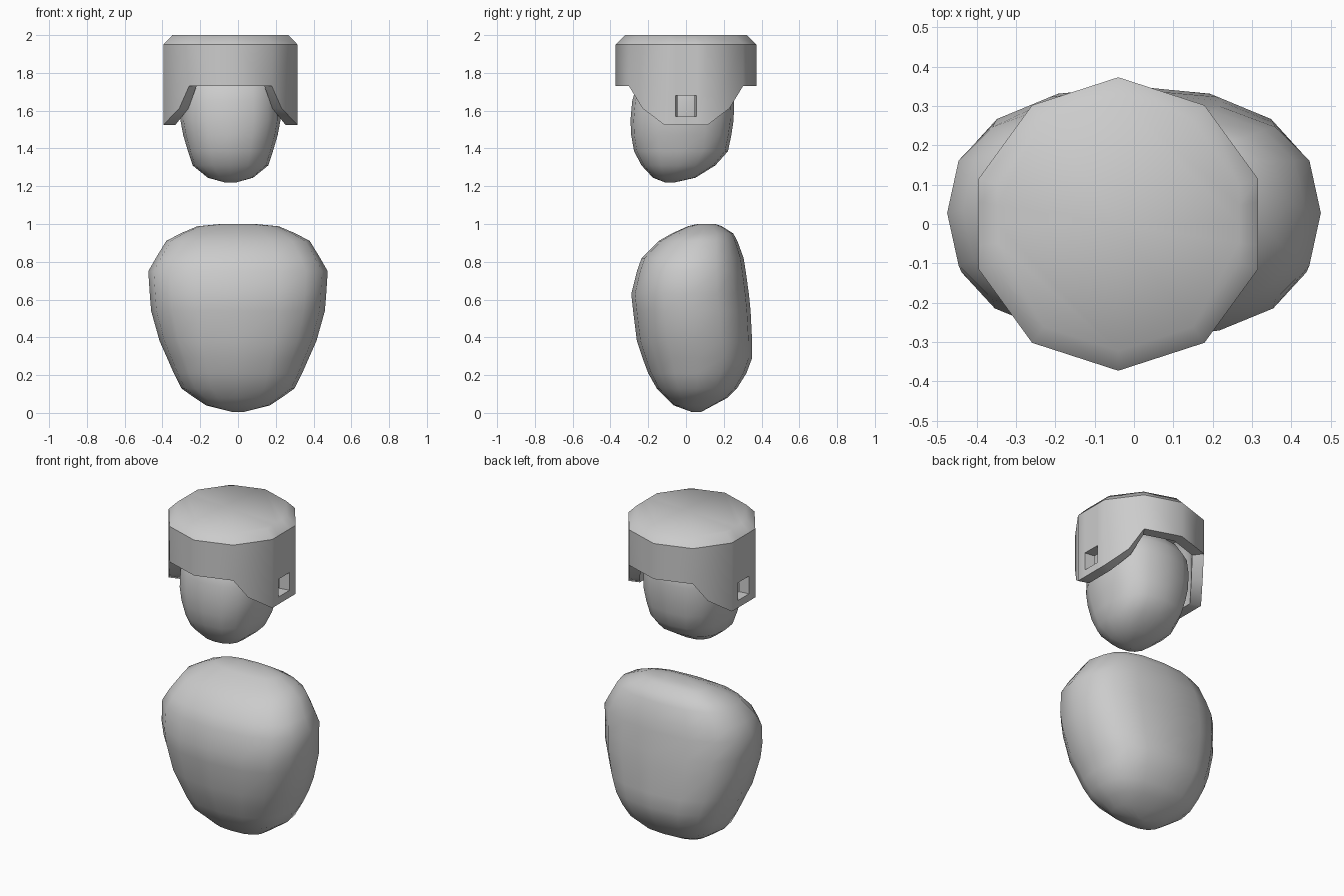
import bpy, bmesh
from math import cos, sin, tau, radians, copysign

if "Cube" in bpy.data.objects:
    bpy.data.objects.remove(bpy.data.objects["Cube"])


def finish(bm, name, loc=(0, 0, 0), sharp=180, keep_soft=9):
    bmesh.ops.recalc_face_normals(bm, faces=bm.faces)
    for f in bm.faces:
        f.smooth = True
    for e in bm.edges:
        soft_rim = all(v.co.z > keep_soft for v in e.verts)
        if e.calc_face_angle(0) > radians(sharp) and not soft_rim:
            e.smooth = False
    me = bpy.data.meshes.new(name)
    bm.to_mesh(me)
    bm.free()
    ob = bpy.data.objects.new(name, me)
    ob.location = loc
    bpy.context.collection.objects.link(ob)
    return ob


def loft(name, rings, x0=0, n=2.5, sides=16):
    """Rounded-box body: rings of (z, half width, front y, back y)."""
    def pw(v):
        return 0 if abs(v) < 1e-6 else copysign(abs(v) ** (2 / n), v)
    bm = bmesh.new()
    loops = []
    for z, hx, yf, yb in rings:
        loops.append([bm.verts.new((hx * pw(cos(tau * k / sides)),
                                    (yf + yb) / 2 + (yb - yf) / 2 * pw(sin(tau * k / sides)), z))
                      for k in range(sides)])
    for a, b in zip(loops, loops[1:]):
        for k in range(sides):
            j = (k + 1) % sides
            bm.faces.new((a[k], a[j], b[j], b[k]))
    bm.faces.new(loops[0])
    bm.faces.new(loops[-1])
    return finish(bm, name, (x0, 0, 0))


# Torso
loft("torso", [
    (0.005, .03, .03, .08), (.04, .17, -.065, .145), (.08, .23, -.105, .22),
    (.13, .30, -.155, .27), (.21, .34, -.20, .32), (.29, .375, -.23, .35),
    (.38, .415, -.26, .35), (.54, .46, -.28, .342), (.63, .467, -.29, .333),
    (.75, .475, -.26, .316), (.82, .435, -.235, .305), (.91, .38, -.145, .272),
    (.95, .305, -.075, .25), (.988, .215, .01, .19), (1.0, .09, .06, .155)])

# Head
loft("head", [
    (1.22, .03, -.11, -.06), (1.245, .12, -.175, .05), (1.31, .20, -.235, .155),
    (1.385, .225, -.275, .222), (1.47, .25, -.29, .24), (1.55, .265, -.294, .252),
    (1.65, .265, -.285, .255), (1.73, .255, -.262, .245), (1.80, .22, -.21, .20),
    (1.85, .15, -.13, .13), (1.87, .05, -.06, .05)], x0=-.04)

# Helmet: one quarter of the ten-sided outer skin, mirrored four ways
A, B, M, C, D, E = ((0, .373), (.219, .302), (.271, .23), (.355, .115), (.355, .055), (.355, 0))
RIM, TOP, BROW, FLAP, H0, H1 = 1.95, 2.0, 1.73, 1.525, 1.57, 1.68
K = .866


def at(p, z, s=1):
    return (p[0] * s, p[1] * s, z)


quarter = [
    [at(A, BROW), at(B, BROW), at(B, RIM), at(A, RIM)],
    [at(B, BROW), at(M, 1.612), at(C, FLAP), at(C, RIM), at(B, RIM)],
    [at(C, FLAP), at(D, FLAP), at(D, H0), at(D, H1), at(D, RIM), at(C, RIM)],
    [at(D, FLAP), at(E, FLAP), at(E, H0), at(D, H0)],
    [at(D, H1), at(E, H1), at(E, RIM), at(D, RIM)],
    [(0, 0, TOP)] + [at(p, TOP, K) for p in (A, B, C, D, E)]]
outline = [A, B, C, D, E]
for p, q in zip(outline, outline[1:]):
    quarter.append([at(p, RIM), at(q, RIM), at(q, TOP, K), at(p, TOP, K)])

bm = bmesh.new()
for sx in (1, -1):
    for sy in (1, -1):
        for poly in quarter:
            pts = [(x * sx, y * sy, z) for x, y, z in poly]
            bm.faces.new([bm.verts.new(p) for p in (pts if sx * sy > 0 else pts[::-1])])
bmesh.ops.remove_doubles(bm, verts=bm.verts[:], dist=1e-4)

# Inner skin, then walls joining both skins along every open edge and ear hole
outer_faces = bm.faces[:]
rims = [e.verts[:] for e in bm.edges if e.is_boundary]
inner = {}
for v in bm.verts[:]:
    z = v.co.z if v.co.z < 1.9 else v.co.z - .055
    inner[v] = bm.verts.new((v.co.x * .82, v.co.y * .82, z))
for f in outer_faces:
    bm.faces.new([inner[v] for v in reversed(f.verts[:])])
for a, b in rims:
    bm.faces.new((a, b, inner[b], inner[a]))
finish(bm, "helmet", (-.04, 0, 0), sharp=40, keep_soft=1.99)
